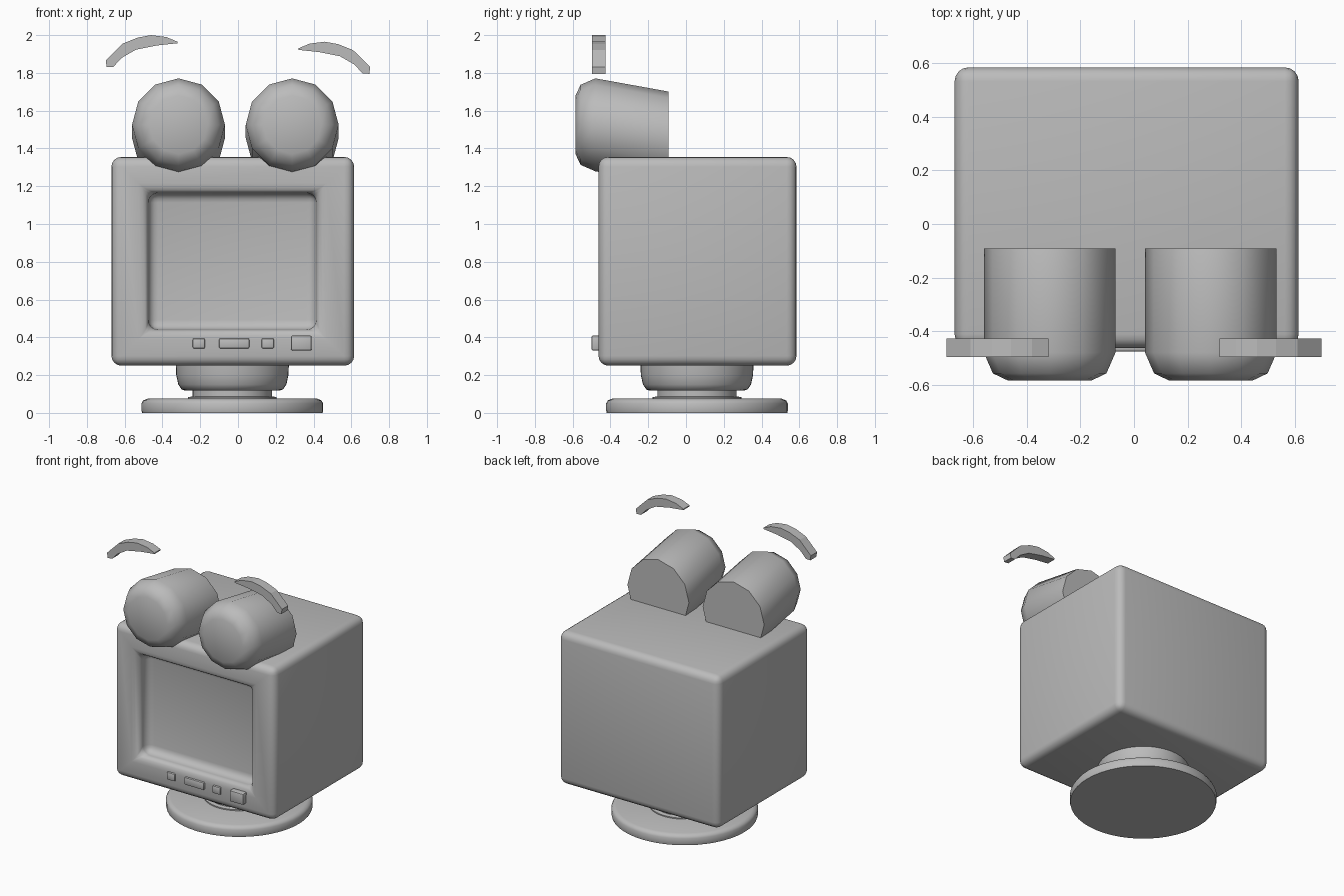
import bpy, bmesh, math
from mathutils import Vector

cube = bpy.data.objects.get("Cube")
if cube:
    bpy.data.objects.remove(cube, do_unlink=True)

grey = bpy.data.materials.new("plain grey")
grey.use_nodes = True
colour = (0.5, 0.5, 0.5, 1)
grey.diffuse_color = colour
grey.node_tree.nodes["Principled BSDF"].inputs["Base Color"].default_value = colour


def finish(name, bm, bevel=0, segments=3, angle=40):
    """Turn a bmesh into a grey object, with optional rounding and smoothing."""
    bmesh.ops.recalc_face_normals(bm, faces=bm.faces)
    mesh = bpy.data.meshes.new(name)
    bm.to_mesh(mesh)
    bm.free()
    mesh.materials.append(grey)
    obj = bpy.data.objects.new(name, mesh)
    bpy.context.collection.objects.link(obj)
    bpy.ops.object.select_all(action='DESELECT')
    obj.select_set(True)
    bpy.context.view_layer.objects.active = obj
    if bevel:
        mod = obj.modifiers.new("rounding", 'BEVEL')
        mod.width, mod.segments = bevel, segments
        mod.limit_method, mod.angle_limit = 'ANGLE', math.radians(30)
        bpy.ops.object.modifier_apply(modifier=mod.name)
    if angle:
        bpy.ops.object.shade_smooth_by_angle(angle=math.radians(angle))
    return obj


def box(low, high):
    bm = bmesh.new()
    bmesh.ops.create_cube(bm, size=1)
    low, high = Vector(low), Vector(high)
    for v in bm.verts:
        v.co = (low + high) / 2 + v.co * (high - low)
    return bm


def loft(rings, sides, ring_point):
    """Skin a stack of rings and close both ends."""
    bm = bmesh.new()
    loops = [[bm.verts.new(ring_point(ring, math.tau * i / sides)) for i in range(sides)]
             for ring in rings]
    for a, b in zip(loops, loops[1:]):
        for i in range(sides):
            j = (i + 1) % sides
            bm.faces.new((a[i], a[j], b[j], b[i]))
    bm.faces.new(loops[0])
    bm.faces.new(loops[-1])
    return bm


# Monitor case with a recessed screen
FRONT = -0.463
bm = box((-0.67, FRONT, 0.25), (0.615, 0.585, 1.355))
face = min(bm.faces, key=lambda f: f.calc_center_median().y)
bmesh.ops.inset_region(bm, faces=[face], thickness=0.1)
mid = face.calc_center_median()
for v in face.verts:
    v.co.x = 0.415 if v.co.x > mid.x else -0.475
    v.co.z = 1.165 if v.co.z > mid.z else 0.44
screen = bmesh.ops.extrude_face_region(bm, geom=[face])["geom"]
bmesh.ops.translate(bm, vec=(0, 0.11, 0), verts=[g for g in screen if isinstance(g, bmesh.types.BMVert)])
if face.is_valid:
    bmesh.ops.delete(bm, geom=[face], context='FACES_ONLY')
finish("monitor_case", bm, 0.052, 4)

# Control buttons below the screen: left, right, bottom, top, front
buttons = {
    "small_button_right": (-0.24, -0.175, 0.34, 0.395, -0.476),
    "wide_button": (-0.1, 0.06, 0.34, 0.395, -0.476),
    "small_button_left": (0.125, 0.19, 0.34, 0.395, -0.476),
    "power_button": (0.28, 0.39, 0.33, 0.41, -0.5),
}
for name, (x0, x1, z0, z1, y) in buttons.items():
    finish(name, box((x0, y, z0), (x1, FRONT + 0.02, z1)), 0.009, 2)

# Swivel stand, turned from radius and height pairs
stand = {
    "stand_base": [(0.478, 0), (0.481, 0.012), (0.481, 0.05), (0.472, 0.066), (0.45, 0.075)],
    "stand_neck": [(0.235, 0.07), (0.235, 0.083), (0.21, 0.088), (0.21, 0.13)],
    "stand_collar": [(0.25, 0.118), (0.268, 0.124), (0.286, 0.15), (0.297, 0.2), (0.3, 0.27)],
}
for name, rings in stand.items():
    finish(name, loft(rings, 48, lambda p, a: (p[0] * math.cos(a) - 0.03,
                                               p[0] * math.sin(a) + 0.058, p[1])))

# Barrel eyes, sloping down to the back: radius, depth, centre height
eye_rings = [(0.155, -0.585, 1.525), (0.212, -0.558, 1.525),
             (0.246, -0.48, 1.525), (0.246, -0.092, 1.455)]
for name, x in (("right_eye", -0.315), ("left_eye", 0.287)):
    finish(name, loft(eye_rings, 12, lambda p, a: (x + p[0] * math.cos(a), p[1],
                                                   p[2] + p[0] * math.sin(a))), angle=50)

# Floating eyebrows, mirrored, the left one slightly lower
upper = [(0.7, 1.865), (0.61, 1.955), (0.53, 1.987), (0.46, 2.0), (0.38, 1.99), (0.32, 1.965)]
lower = [(0.32, 1.957), (0.43, 1.945), (0.54, 1.923), (0.615, 1.88), (0.66, 1.832), (0.695, 1.83)]
for name, side, drop in (("right_eyebrow", -1, 0), ("left_eyebrow", 1, 0.035)):
    bm = bmesh.new()
    back = [bm.verts.new((side * x, -0.427, z - drop)) for x, z in upper + lower]
    cap = bm.faces.new(back)
    new = bmesh.ops.extrude_face_region(bm, geom=[cap], use_keep_orig=True)["geom"]
    bmesh.ops.translate(bm, vec=(0, -0.07, 0), verts=[g for g in new if isinstance(g, bmesh.types.BMVert)])
    finish(name, bm, angle=0)
